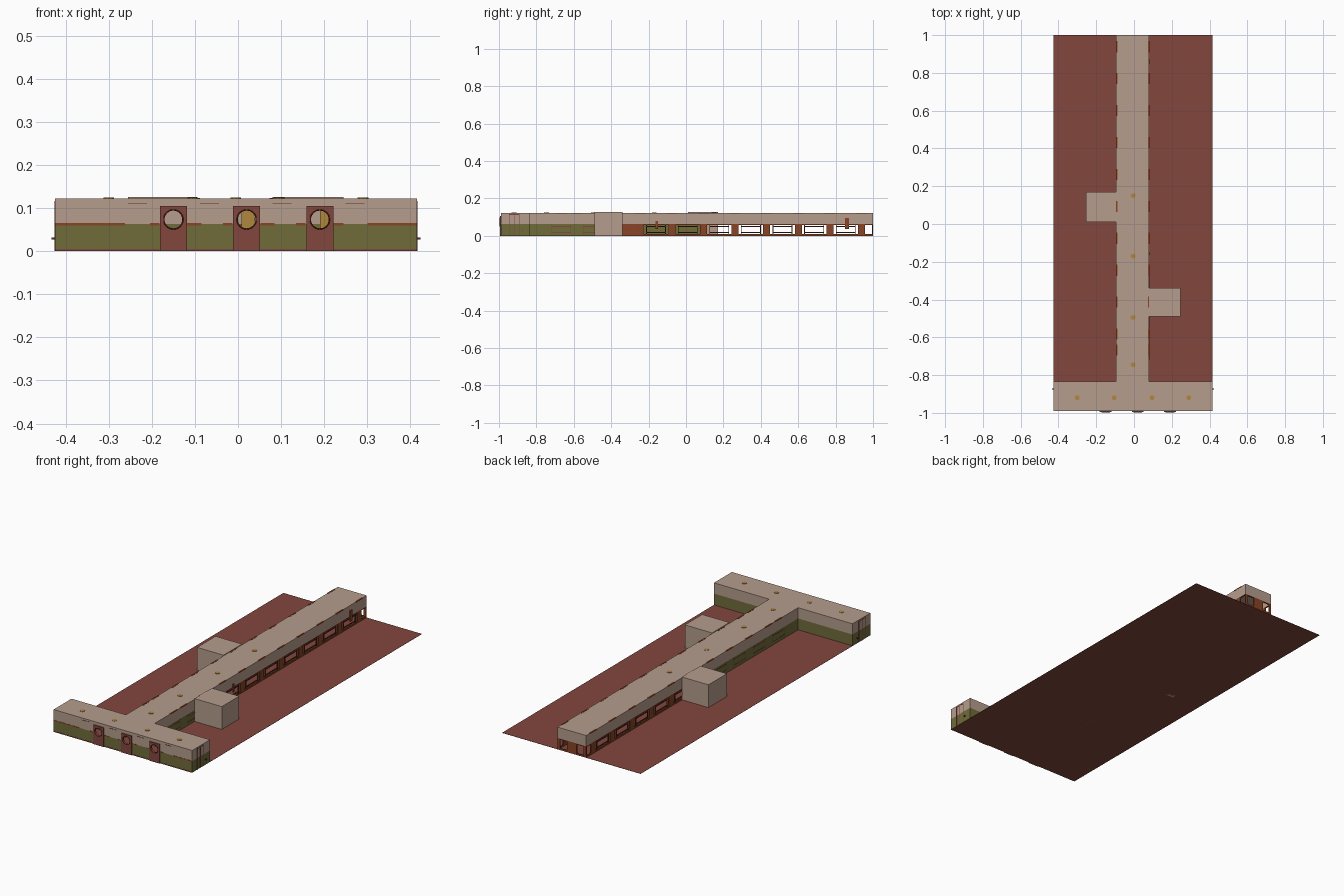
import bpy, bmesh, math
from mathutils import Matrix

cube = bpy.data.objects.get("Cube")
if cube:
    bpy.data.objects.remove(cube, do_unlink=True)


def material(name, r, g, b):
    lin = [((c / 255 + 0.055) / 1.055) ** 2.4 for c in (r, g, b)]
    m = bpy.data.materials.new(name)
    m.use_nodes = True
    m.diffuse_color = (*lin, 1)
    m.node_tree.nodes["Principled BSDF"].inputs["Base Color"].default_value = (*lin, 1)
    return m


TAN = material("tan plaster", 182, 157, 141)
GREEN = material("olive green paint", 112, 108, 58)
RED = material("brick red", 130, 71, 61)
WOOD = material("brown wood", 136, 68, 36)
DARK = material("dark wood frame", 96, 46, 32)
GOLD = material("gold brass", 176, 135, 62)


def finish(name, bm, mat):
    bmesh.ops.recalc_face_normals(bm, faces=bm.faces)
    mesh = bpy.data.meshes.new(name)
    bm.to_mesh(mesh)
    bm.free()
    mesh.materials.append(mat)
    obj = bpy.data.objects.new(name, mesh)
    bpy.context.collection.objects.link(obj)
    return obj


def boxes(name, mat, spans):
    """One object from boxes given as x0, x1, y0, y1, z0, z1."""
    bm = bmesh.new()
    for x0, x1, y0, y1, z0, z1 in spans:
        place = Matrix.Translation(((x0 + x1) / 2, (y0 + y1) / 2, (z0 + z1) / 2))
        size = Matrix.Diagonal((x1 - x0, y1 - y0, z1 - z0, 1))
        bmesh.ops.create_cube(bm, size=1, matrix=place @ size)
    return finish(name, bm, mat)


# Main dimensions
LEFT, RIGHT = -0.425, 0.415
FRONT, INNER, BACK = -0.99, -0.835, 1.0
HALL_L, HALL_R = -0.095, 0.08
DADO, TOP, T = 0.063, 0.122, 0.006
DOORS = (-0.15, 0.02, 0.19)
HALF, DOOR_TOP = 0.0315, 0.105
STEP = 0.169
WINDOWS = [0.347 + STEP * i for i in range(-6, 4)]
SPLIT = {HALL_R: -0.34, HALL_L: 0.09}

# Ground and roofs
boxes("ground", RED, [(LEFT, RIGHT, FRONT, BACK, 0, 0.001)])
boxes("front_roof", TAN, [(LEFT, RIGHT, FRONT, INNER, TOP - T, TOP)])
boxes("hall_roof", TAN, [(HALL_L, HALL_R, INNER, BACK, TOP - T, TOP)])


def shell(z0, z1):
    """Front block walls other than the one holding the doors."""
    return [(LEFT, LEFT + T, FRONT, INNER, z0, z1),
            (RIGHT - T, RIGHT, FRONT, INNER, z0, z1),
            (LEFT, HALL_L, INNER - T, INNER, z0, z1),
            (HALL_R, RIGHT, INNER - T, INNER, z0, z1)]


def door_wall(z0, z1):
    """Front wall pieces between the doorways."""
    edges = [LEFT] + [d + s * HALF for d in DOORS for s in (-1, 1)] + [RIGHT]
    return [(a, b, FRONT, FRONT + T, z0, z1) for a, b in zip(edges[::2], edges[1::2])]


boxes("front_lower_walls", GREEN, shell(0, DADO) + door_wall(0, DADO))
boxes("front_upper_walls", TAN, shell(DADO, TOP - T) + door_wall(DADO, DOOR_TOP)
      + [(LEFT, RIGHT, FRONT, FRONT + T, DOOR_TOP, TOP - T)])

# Hall walls: plain green near the front, wooden with open windows behind
upper, green, wood, frames, marks, trim = [], [], [], [], [], []
for x in (HALL_L, HALL_R):
    x0, x1 = (x, x + T) if x < 0 else (x - T, x)
    split = SPLIT[x]
    upper.append((x0, x1, INNER, BACK, DADO, TOP - T))
    green.append((x0, x1, INNER, split, 0, DADO))
    wood += [(x0, x1, split, BACK, 0, 0.009), (x0, x1, split, BACK, 0.058, DADO)]
    edge = split
    for w in WINDOWS + [WINDOWS[-1] + STEP]:
        if w - 0.066 > split:
            wood.append((x0, x1, edge, w - 0.066, 0.009, 0.058))
            edge = w + 0.066
    for w in WINDOWS:
        a, b = w - 0.053, w + 0.053
        ring = [(a, b, 0.016, 0.02), (a, b, 0.048, 0.052),
                (a, a + 0.004, 0.009, 0.058), (b - 0.004, b, 0.009, 0.058)]
        is_open = w - 0.066 > split
        o = 0 if is_open else 0.001
        (frames if is_open else marks).extend(
            (x0 - o, x1 + o, c, d, e, f) for c, d, e, f in ring)
    for w in WINDOWS + [WINDOWS[0] - STEP / 2]:
        trim.append((x0 - 0.001, x1 + 0.001, w + 0.055, w + 0.114, TOP - 0.004, TOP + 0.001))
boxes("hall_upper_walls", TAN, upper + [(HALL_L, HALL_R, BACK - T, BACK, DADO, TOP - T)])
boxes("hall_green_walls", GREEN, green)
boxes("window_frames", DARK, frames)
boxes("wall_panel_frames", RED, marks)
boxes("roof_edge_trim", WOOD, [t for t in trim if t[3] <= BACK])

# Back end wall: a central door between two openings
mid = (HALL_L + HALL_R) / 2
wood += [(HALL_L, HALL_R, BACK - T, BACK, 0, 0.009),
         (HALL_L, HALL_R, BACK - T, BACK, 0.058, DADO),
         (mid - 0.03, mid + 0.03, BACK - T, BACK, 0.009, 0.058)]
for s in (-1, 1):
    post = mid + s * 0.08
    wood.append((post - 0.0075, post + 0.0075, BACK - T, BACK, 0.009, 0.058))
boxes("hall_wood_walls", WOOD, wood)

# Side rooms
boxes("left_side_room", TAN, [(HALL_R, 0.245, -0.49, -0.34, 0, 0.126)])
boxes("right_side_room", TAN, [(-0.255, HALL_L, 0.01, 0.17, 0, 0.126)])

# Front doors with round portholes
for i, x in enumerate(DOORS):
    bm = bmesh.new()
    zc, n, radius = DOOR_TOP - HALF, 32, 0.022
    loops = []
    for y in (FRONT - 0.005, FRONT + T):
        outer, inner = [], []
        for k in range(n):
            c, s = math.cos(math.tau * k / n), math.sin(math.tau * k / n)
            reach = HALF / max(abs(c), abs(s))
            outer.append(bm.verts.new((x + c * reach, y, zc + s * reach)))
            inner.append(bm.verts.new((x + c * radius, y, zc + s * radius)))
        loops += [outer, inner]
    fo, fi, bo, bi = loops
    for a, b in ((fo, fi), (fi, bi), (bi, bo), (bo, fo)):
        for k in range(n):
            j = (k + 1) % n
            bm.faces.new((a[k], a[j], b[j], b[k]))
    finish(f"porthole_panel_{i}", bm, RED)
    boxes(f"door_panel_{i}", RED,
          [(x - HALF, x + HALF, FRONT - 0.005, FRONT + T, 0, DOOR_TOP - 2 * HALF)])
    bpy.ops.mesh.primitive_torus_add(
        major_radius=radius, minor_radius=0.0015, major_segments=n, minor_segments=6,
        location=(x, FRONT - 0.006, zc), rotation=(math.pi / 2, 0, 0))
    rim = bpy.context.object
    rim.name = f"porthole_rim_{i}"
    rim.data.materials.append(DARK)
    bpy.ops.object.shade_smooth_by_angle()

# Brass panels inside, behind two of the portholes
boxes("inner_brass_panels", GOLD, [(a, b, -0.86, -0.856, 0.001, 0.11)
                                   for a, b in ((0.008, 0.04), (0.19, 0.214))])

# Dado rail and skirting on the front
rail = ((LEFT, -0.262), (-0.204, -0.182), (-0.12, -0.085), (-0.035, -0.0125),
        (0.0525, 0.085), (0.135, 0.157), (0.222, 0.245), (0.3, RIGHT))
boxes("front_dado_rail", WOOD, [(a, b, FRONT - 0.001, FRONT, 0.06, 0.065) for a, b in rail])
boxes("front_skirting", RED, [(LEFT, RIGHT, FRONT - 0.001, FRONT, 0, 0.005)])
boxes("front_high_trim", DARK, [(a, a + 0.044, FRONT - 0.001, FRONT, 0.11, 0.112)
                                for a in (-0.255, -0.088, 0.08, 0.25)])

# End door outlines and handles on the front block
outline, handles = [], []
for x, s in ((LEFT, -1), (RIGHT, 1)):
    x0, x1 = sorted((x, x + s * 0.001))
    outline += [(x0, x1, y, y + 0.004, 0, 0.116) for y in (-0.947, -0.92, -0.893)]
    outline.append((x0, x1, -0.947, -0.889, 0.112, 0.116))
    h0, h1 = sorted((x, x + s * 0.008))
    handles.append((h0, h1, -0.877, -0.871, 0.027, 0.032))
boxes("end_door_outlines", RED, outline)
boxes("end_door_handles", DARK, handles)

# Small plaques on the hall wall
boxes("hall_wall_plaques", WOOD, [(HALL_R, HALL_R + 0.004, 0.85, 0.872, 0.035, 0.095),
                                  (HALL_R, HALL_R + 0.004, -0.163, -0.15, 0.035, 0.08)])

# Ceiling lamps that show through the roof
spots = [(x, -0.92) for x in (-0.3, -0.105, 0.095, 0.29)]
spots += [(-0.005, y) for y in (-0.745, -0.495, -0.17, 0.15)]
bm = bmesh.new()
for x, y in spots:
    bmesh.ops.create_cone(bm, cap_ends=True, segments=10, radius1=0.013, radius2=0.013,
                          depth=0.02, matrix=Matrix.Translation((x, y, TOP - 0.008)))
finish("ceiling_lamps", bm, GOLD)
